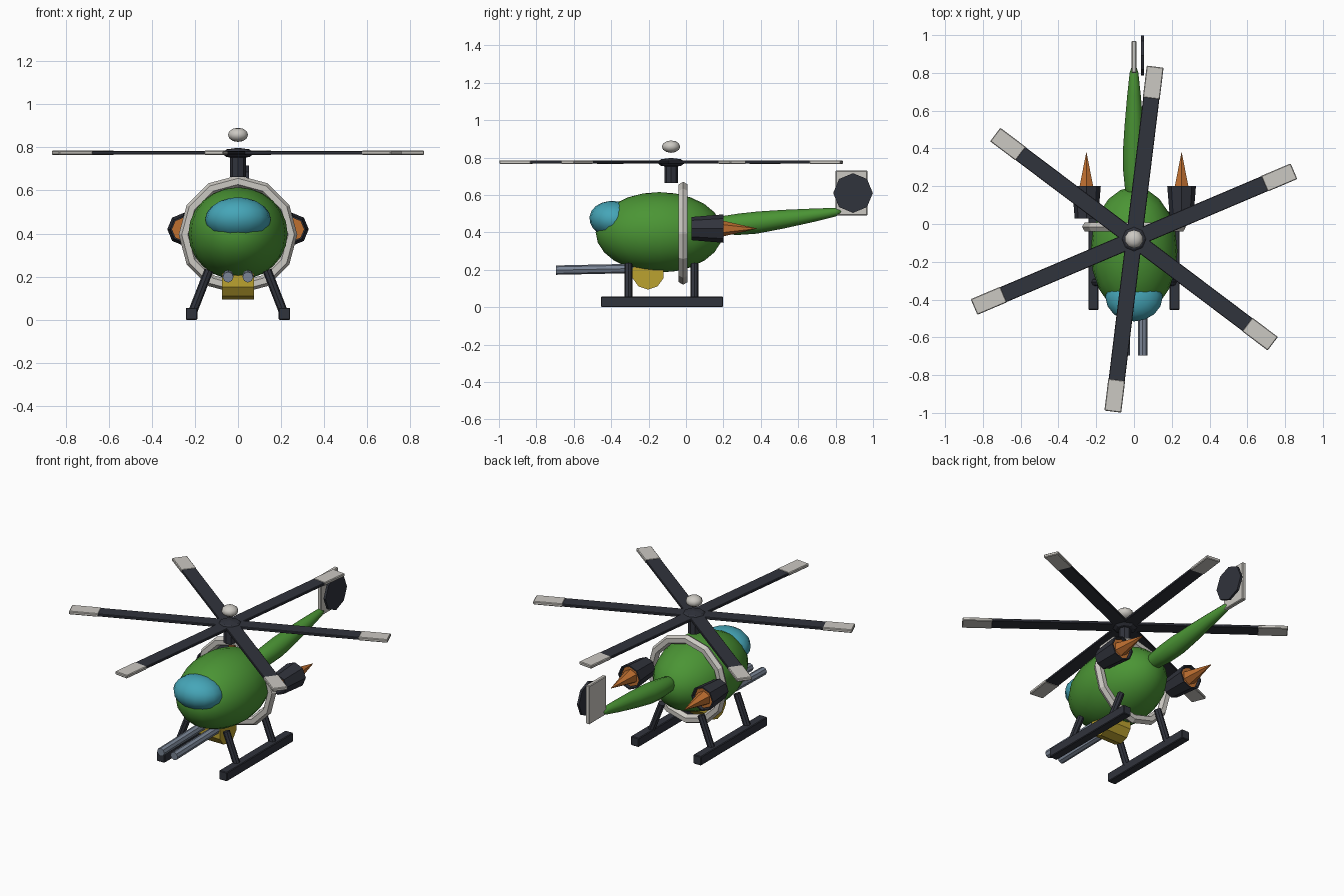
import bpy, bmesh
from math import cos, sin, pi, radians
from mathutils import Vector, Matrix

if "Cube" in bpy.data.objects:
    bpy.data.objects.remove(bpy.data.objects["Cube"])


def mat(name, rgb):
    m = bpy.data.materials.new(name)
    m.diffuse_color = (*rgb, 1)
    m.use_nodes = True
    m.node_tree.nodes["Principled BSDF"].inputs["Base Color"].default_value = m.diffuse_color
    return m


GREEN = mat("green", (0.07, 0.30, 0.035))
DARK = mat("dark", (0.03, 0.033, 0.045))
LIGHT = mat("light", (0.60, 0.58, 0.54))
GLASS = mat("glass", (0.06, 0.38, 0.48))
ORANGE = mat("orange", (0.52, 0.16, 0.03))
YELLOW = mat("yellow", (0.50, 0.36, 0.03))
STEEL = mat("steel", (0.20, 0.24, 0.31))


def finish(name, bm, material, smooth=False):
    bmesh.ops.recalc_face_normals(bm, faces=bm.faces)
    for f in bm.faces:
        f.smooth = smooth
    me = bpy.data.meshes.new(name)
    bm.to_mesh(me)
    bm.free()
    me.materials.append(material)
    ob = bpy.data.objects.new(name, me)
    bpy.context.collection.objects.link(ob)
    return ob


def ellipsoid(name, center, radii, material, seg=20, rings=12, smooth=True, tilt=0):
    bm = bmesh.new()
    bmesh.ops.create_uvsphere(bm, u_segments=seg, v_segments=rings, radius=1)
    m = (Matrix.Translation(center) @ Matrix.Rotation(radians(tilt), 4, 'X')
         @ Matrix.Diagonal((*radii, 1)))
    bmesh.ops.transform(bm, matrix=m, verts=bm.verts)
    return finish(name, bm, material, smooth)


def tube(name, a, b, r1, r2, material, seg=8, caps=True):
    a, b = Vector(a), Vector(b)
    d = b - a
    m = Matrix.Translation((a + b) / 2) @ d.to_track_quat('Z', 'Y').to_matrix().to_4x4()
    bm = bmesh.new()
    bmesh.ops.create_cone(bm, cap_ends=caps, segments=seg, radius1=r1, radius2=r2,
                          depth=d.length, matrix=m)
    return finish(name, bm, material)


def box(name, lo, hi, material, bevel=0.004, rot=None):
    lo, hi = Vector(lo), Vector(hi)
    m = Matrix.Translation((lo + hi) / 2) @ Matrix.Diagonal((*(hi - lo), 1))
    bm = bmesh.new()
    bmesh.ops.create_cube(bm, size=1, matrix=(rot or Matrix()) @ m)
    bmesh.ops.bevel(bm, geom=bm.edges[:], offset=bevel, segments=1, affect='EDGES')
    return finish(name, bm, material)


def loft(name, rings, material, closed=False, smooth=False):
    bm = bmesh.new()
    vs = [[bm.verts.new(p) for p in ring] for ring in rings]
    n = len(vs[0])
    for i in range(len(vs) if closed else len(vs) - 1):
        a, b = vs[i], vs[(i + 1) % len(vs)]
        for j in range(n):
            bm.faces.new((a[j], a[(j + 1) % n], b[(j + 1) % n], b[j]))
    if not closed:
        bm.faces.new(vs[0])
        bm.faces.new(vs[-1])
    return finish(name, bm, material, smooth)


# Fuselage and canopy
ellipsoid("fuselage", (0, -0.143, 0.4), (0.23, 0.34, 0.215), GREEN)
ellipsoid("canopy", (0, -0.385, 0.467), (0.152, 0.132, 0.1), GLASS, 16, 10, tilt=-8)

# Band around the fuselage
loft("body_ring", [[(cos(t) * (0.247 + 0.028 * cos(p)), -0.015 + 0.028 * sin(p),
                     0.395 + sin(t) * (0.247 + 0.028 * cos(p)))
                    for p in [k * pi / 3 for k in range(6)]]
                   for t in [k * pi / 6 for k in range(12)]], LIGHT, closed=True)

# Tail boom: (y, z, radius)
boom = [(0.13, 0.435, 0.035), (0.19, 0.438, 0.048), (0.28, 0.443, 0.057), (0.38, 0.452, 0.059),
        (0.52, 0.47, 0.05), (0.68, 0.491, 0.036), (0.80, 0.508, 0.023), (0.83, 0.511, 0.013)]
loft("tail_boom", [[(r * cos(k * pi / 6), y, z + r * sin(k * pi / 6)) for k in range(12)]
                   for y, z, r in boom], GREEN, smooth=True)

# Tail fin and tail rotor disc
box("tail_fin", (-0.013, 0.80, 0.49), (0.013, 0.97, 0.73), LIGHT)
tube("tail_rotor", (0.038, 0.893, 0.61), (0.052, 0.893, 0.61), 0.106, 0.106, DARK)

# Mast, hub and cap
AXIS_Y = -0.08
tube("mast", (0, AXIS_Y, 0.663), (0, AXIS_Y, 0.775), 0.036, 0.036, DARK)
ellipsoid("rotor_hub", (0, AXIS_Y, 0.773), (0.076, 0.076, 0.025), DARK, 8, 4, False)
ellipsoid("rotor_cap", (0, AXIS_Y, 0.858), (0.049, 0.049, 0.033), LIGHT, 10, 6)

# Six rotor blades with light tips
for i in range(6):
    rot = Matrix.Translation((0, AXIS_Y, 0.775)) @ Matrix.Rotation(radians(23 + 60 * i), 4, 'Z')
    box(f"blade_{i}", (0.02, -0.043, -0.008), (0.76, 0.043, 0.008), DARK, 0.003, rot)
    box(f"blade_tip_{i}", (0.75, -0.045, -0.010), (0.92, 0.045, 0.010), LIGHT, 0.004, rot)

for s, side in ((-1, "left"), (1, "right")):
    # Engine: open nacelle with exhaust cone
    x, z = 0.252 * s, 0.42
    nacelle = tube(f"{side}_engine", (x, 0.03, z), (x, 0.2, z), 0.062, 0.076, DARK, caps=False)
    sol = nacelle.modifiers.new("wall", 'SOLIDIFY')
    sol.thickness = 0.008
    sol.offset = -1
    tube(f"{side}_exhaust_base", (x, 0.13, z), (x, 0.185, z), 0.06, 0.062, ORANGE)
    tube(f"{side}_exhaust_cone", (x, 0.18, z), (x, 0.383, z), 0.046, 0.0, ORANGE, 6)
    # Skid and struts
    box(f"{side}_skid", (0.215 * s - 0.027, -0.455, 0.0), (0.215 * s + 0.027, 0.198, 0.056), DARK)
    for y, end in ((-0.308, "front"), (0.045, "back")):
        tube(f"{side}_{end}_strut", (0.213 * s, y, 0.03), (0.135 * s, y, 0.23),
             0.021, 0.021, DARK)
    # Gun barrel
    tube(f"{side}_barrel", (0.046 * s, -0.695, 0.198), (0.046 * s, -0.22, 0.208),
         0.025, 0.025, STEEL)

# Turret under the chin
tube("gun_turret", (-0.075, -0.203, 0.18), (0.075, -0.203, 0.18), 0.086, 0.086, YELLOW, 10)
